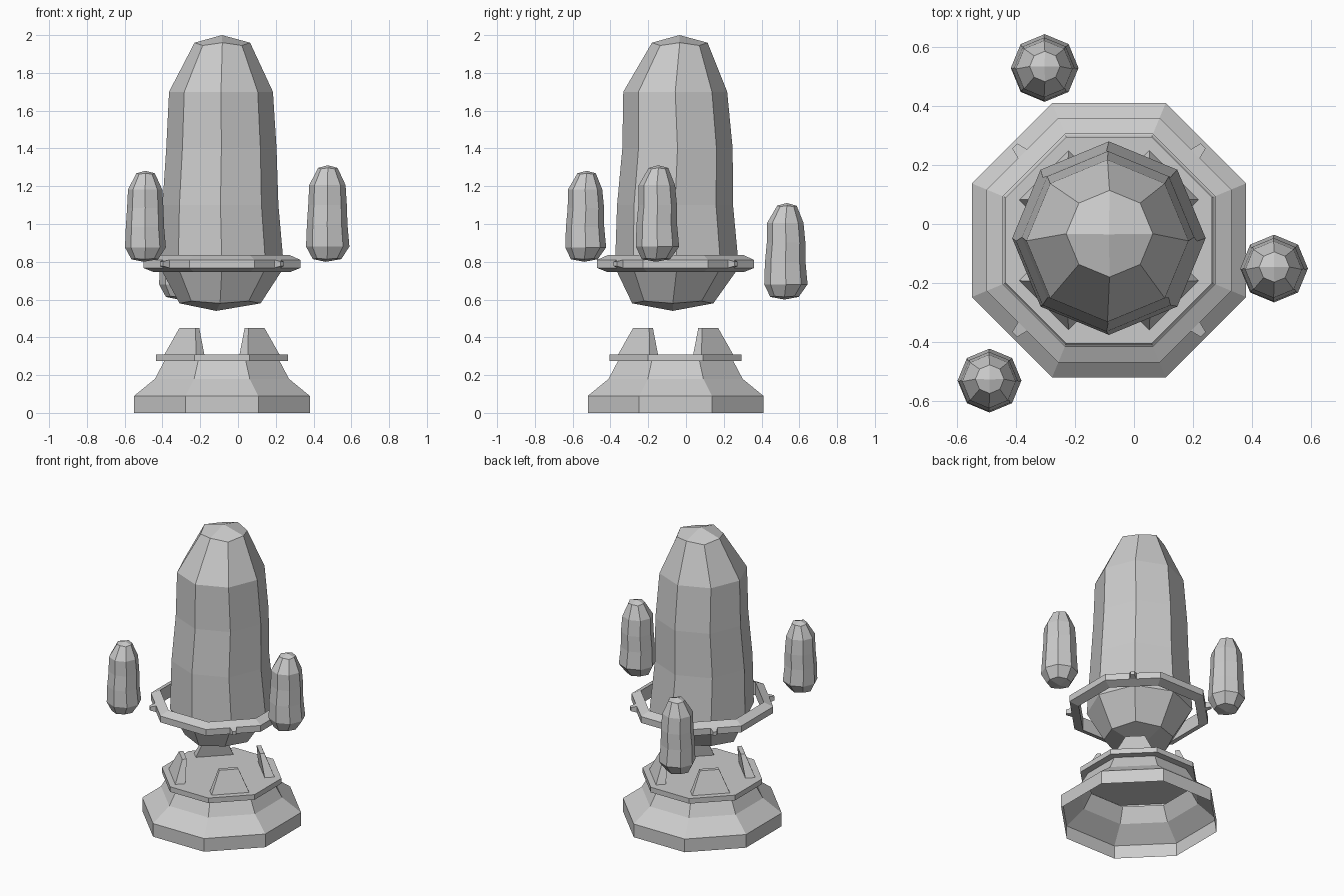
import bpy, bmesh, math
from mathutils import Vector, Matrix

if "Cube" in bpy.data.objects:
    bpy.data.objects.remove(bpy.data.objects["Cube"])

CX, CY = -0.085, -0.055          # shared axis of the pedestal and ring


def finish(bm, name, loc=(0, 0, 0)):
    bmesh.ops.recalc_face_normals(bm, faces=bm.faces)
    me = bpy.data.meshes.new(name)
    bm.to_mesh(me)
    bm.free()
    ob = bpy.data.objects.new(name, me)
    ob.location = loc
    bpy.context.collection.objects.link(ob)
    return ob


def loft(bm, loops, loop_back=False):
    """Join vertex loops of equal length with quads; return the vertex loops."""
    rows = [[bm.verts.new(p) for p in lp] for lp in loops]
    pairs = list(zip(rows, rows[1:]))
    if loop_back:
        pairs.append((rows[-1], rows[0]))
    for a, b in pairs:
        n = len(a)
        for i in range(n):
            j = (i + 1) % n
            bm.faces.new((a[i], a[j], b[j], b[i]))
    return rows


def octagon(apothem, z):
    r = apothem / math.cos(math.pi / 8)
    return [(r * math.cos(math.pi * (k + .5) / 4), r * math.sin(math.pi * (k + .5) / 4), z)
            for k in range(8)]


# Stepped pedestal, open underneath
bm = bmesh.new()
profile = [(.465, 0), (.465, .09), (.355, .18), (.305, .275), (.35, .275), (.35, .31)]
rows = loft(bm, [octagon(a, z) for a, z in profile])
bm.faces.new(rows[-1])
finish(bm, "pedestal", (CX, CY, 0))

# Floating ring with a tapered section
bm = bmesh.new()
section = [(.36, .745), (.415, .767), (.415, .81), (.36, .835)]
loft(bm, [octagon(a, z) for a, z in section], loop_back=True)
finish(bm, "floating_ring", (CX, CY, 0))

# Four pedestal prongs and four ring studs on the diagonals
for k in range(4):
    turn = Matrix.Rotation(math.pi / 4 + k * math.pi / 2, 3, 'Z')

    bm = bmesh.new()
    loops = [[turn @ Vector(p) for p in ((ri, -w, z), (ro, -w, z), (ro, w, z), (ri, w, z))]
             for ri, ro, w, z in ((.25, .312, .118, .31), (.23, .258, .06, .45))]
    rows = loft(bm, loops)
    bm.faces.new(rows[-1])
    finish(bm, f"prong_{k + 1}", (CX, CY, 0))

    bm = bmesh.new()
    loops = [[turn @ Vector((r, y * s, .789 + z * s)) for y, z in ((-1, -1), (1, -1), (1, 1), (-1, 1))]
             for r, s in ((.412, .022), (.452, .012))]
    rows = loft(bm, loops)
    bm.faces.new(rows[-1])
    finish(bm, f"ring_stud_{k + 1}", (CX, CY, 0))


# Faceted stone: eight-sided rings (z, offset x, offset y, radius) with four-quad caps
STONE = [(.04, -.01, -.025, .215), (.23, 0, -.003, .328), (.56, -.008, -.013, .307),
         (.86, -.003, 0, .292), (1.16, -.005, -.012, .275), (1.42, .002, .012, .147)]


def stone(name, loc, scale):
    bm = bmesh.new()
    loops = []
    for i, (z, x, y, r) in enumerate(STONE):
        ring = []
        for k in range(8):
            a = k * math.pi / 4
            dz = {0: .012, 5: -.015}.get(i, 0) * (k % 2)
            ring.append((x + r * math.cos(a), y + r * math.sin(a), z + dz))
        loops.append(ring)
    rows = loft(bm, loops)
    for row, tip in ((rows[0], (-.03, -.025, 0)), (rows[-1], (0, .01, 1.46))):
        c = bm.verts.new(tip)
        for k in range(0, 8, 2):
            bm.faces.new((c, row[k], row[k + 1], row[(k + 2) % 8]))
    bmesh.ops.scale(bm, vec=(scale,) * 3, verts=bm.verts)
    finish(bm, name, loc)


stone("main_stone", (-.085, -.045, .54), 1)
stone("small_stone_back", (-.303, .53, .60), .35)
stone("small_stone_right", (.475, -.15, .80), .35)
stone("small_stone_left", (-.49, -.53, .80), .33)
